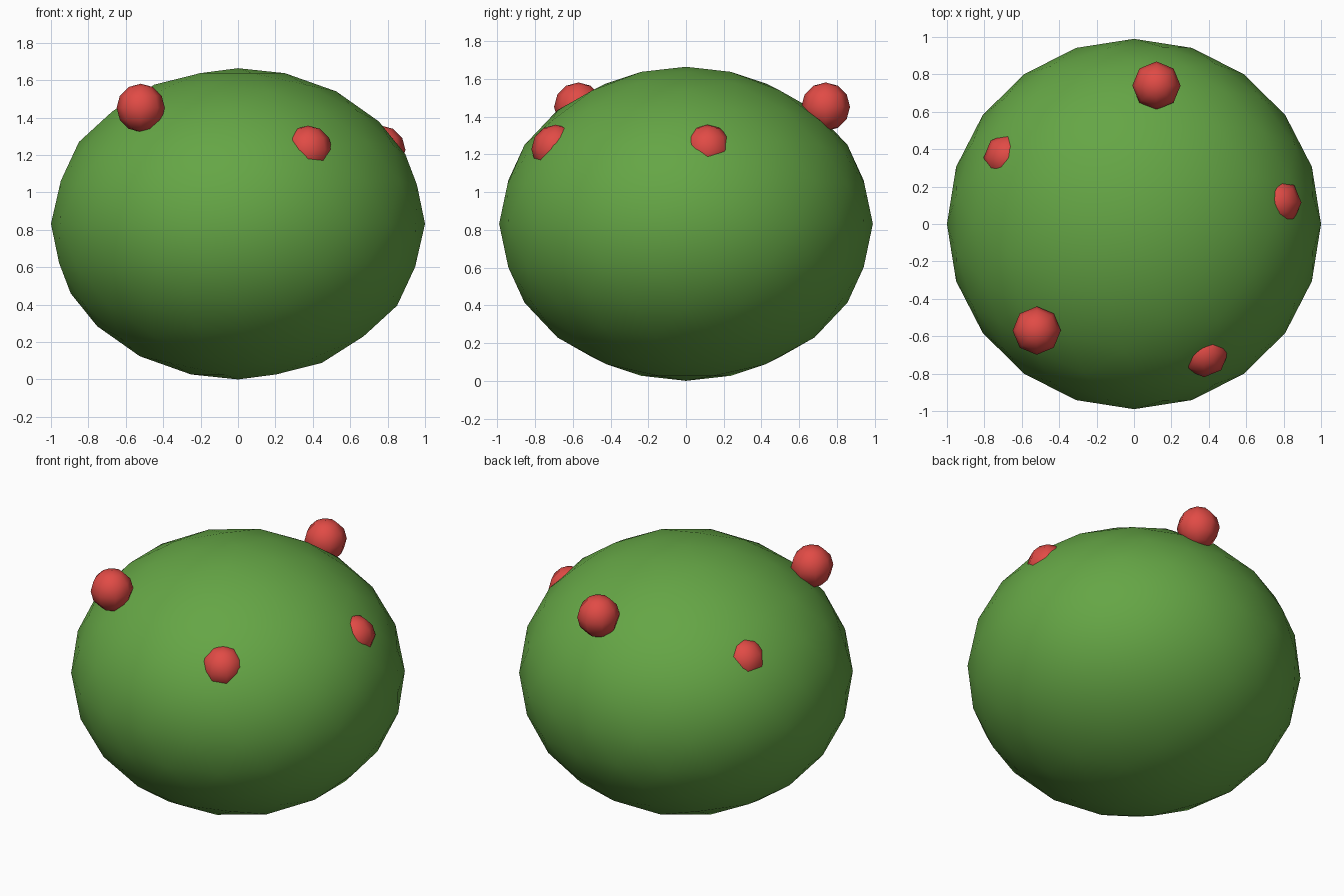
import bpy

if "Cube" in bpy.data.objects:
    bpy.data.objects.remove(bpy.data.objects["Cube"])


def material(name, color):
    mat = bpy.data.materials.new(name)
    mat.diffuse_color = color
    mat.use_nodes = True
    mat.node_tree.nodes["Principled BSDF"].inputs["Base Color"].default_value = mat.diffuse_color
    return mat


green = material("leaf_green", (0.13, 0.38, 0.06, 1))
red = material("berry_red", (0.75, 0.07, 0.06, 1))


def finish(name, mat):
    obj = bpy.context.object
    obj.name = name
    obj.data.materials.append(mat)
    bpy.ops.object.shade_smooth()
    return obj


# Squashed round bush body
bpy.ops.mesh.primitive_ico_sphere_add(subdivisions=3, radius=1, location=(0, 0, 0.832))
bush = finish("bush", green)
bush.scale = (1, 0.99, 0.832)

# Berries: two sit high on the surface, three are sunk in lower down
berries = [
    (0.12, 0.74, 1.452),
    (-0.52, -0.57, 1.452),
    (0.375, -0.69, 1.228),
    (0.766, 0.115, 1.228),
    (-0.675, 0.355, 1.228),
]
for i, pos in enumerate(berries):
    bpy.ops.mesh.primitive_uv_sphere_add(segments=8, ring_count=6, radius=0.129, location=pos)
    finish(f"berry_{i + 1}", red)
